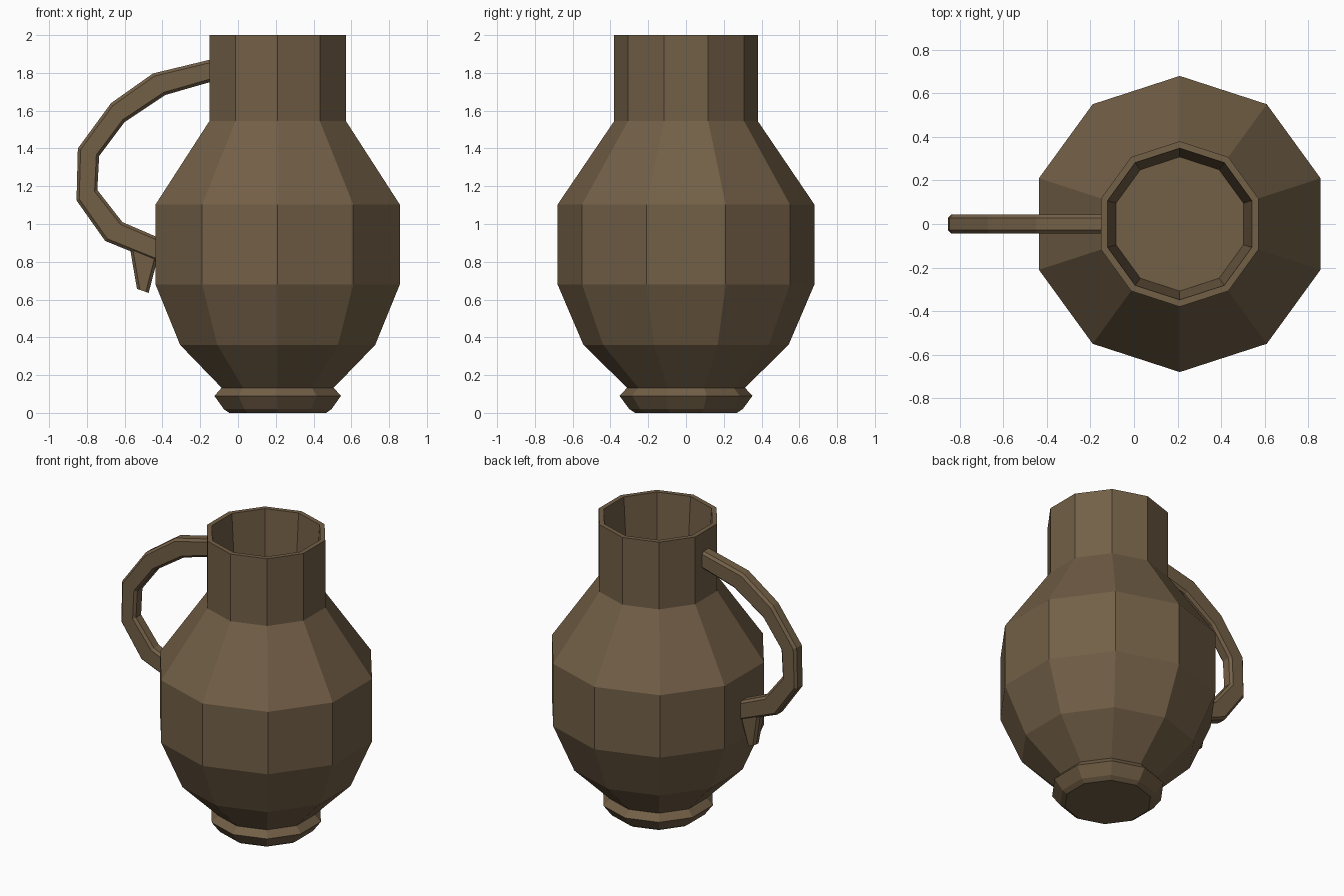
import bpy, bmesh, math
from mathutils import Vector

if "Cube" in bpy.data.objects:
    bpy.data.objects.remove(bpy.data.objects["Cube"])

clay = bpy.data.materials.new("brown clay")
clay.diffuse_color = (0.17, 0.115, 0.062, 1)
clay.use_nodes = True
clay.node_tree.nodes["Principled BSDF"].inputs["Base Color"].default_value = clay.diffuse_color


def skin(name, rings):
    """Bridge a list of closed vertex rings and cap both ends."""
    bm = bmesh.new()
    loops = [[bm.verts.new(p) for p in ring] for ring in rings]
    n = len(loops[0])
    for a, b in zip(loops, loops[1:]):
        for i in range(n):
            j = (i + 1) % n
            bm.faces.new((a[i], a[j], b[j], b[i]))
    bm.faces.new(loops[0][::-1])
    bm.faces.new(loops[-1])
    bmesh.ops.recalc_face_normals(bm, faces=bm.faces[:])
    mesh = bpy.data.meshes.new(name)
    bm.to_mesh(mesh)
    bm.free()
    mesh.materials.append(clay)
    obj = bpy.data.objects.new(name, mesh)
    bpy.context.collection.objects.link(obj)
    return obj


def lathe(name, profile, cx, sides=10):
    angles = [math.pi / 2 + 2 * math.pi * i / sides for i in range(sides)]
    return skin(name, [[(cx + r * math.cos(a), r * math.sin(a), z) for a in angles]
                       for r, z in profile])


def strap(name, stations, bevel=0.016):
    """Bevelled bar from (outer xz, inner xz, half width) stations."""
    rings = []
    for outer, inner, w in stations:
        o, i = Vector((outer[0], 0, outer[1])), Vector((inner[0], 0, inner[1]))
        d = (i - o).normalized() * bevel
        y, yb = Vector((0, w, 0)), Vector((0, w - bevel, 0))
        rings.append([o + yb, o + d + y, i - d + y, i + yb,
                      i - yb, i - d - y, o + d - y, o - yb])
    return skin(name, rings)


# Jug body: foot, belly, shoulder, neck, rim and hollow mouth
lathe("jug_body", [(0.27, 0), (0.30, 0.02), (0.352, 0.09), (0.312, 0.133),
                   (0.543, 0.36), (0.68, 0.68), (0.68, 1.103), (0.38, 1.545),
                   (0.38, 2.0), (0.348, 2.0), (0.308, 1.45)], 0.21)

# Curved handle
W = 0.043
strap("handle", [((-0.135, 1.873), (-0.135, 1.755), W),
                 ((-0.45, 1.797), (-0.385, 1.683), W),
                 ((-0.672, 1.64), (-0.60, 1.54), W),
                 ((-0.848, 1.40), (-0.735, 1.36), W),
                 ((-0.855, 1.125), (-0.745, 1.18), W),
                 ((-0.703, 0.91), (-0.612, 1.01), W),
                 ((-0.41, 0.792), (-0.41, 0.923), W)])

# Tapered spur under the handle's lower end
strap("handle_spur", [((-0.575, 0.89), (-0.42, 0.84), 0.038),
                      ((-0.535, 0.657), (-0.473, 0.635), 0.028)])
